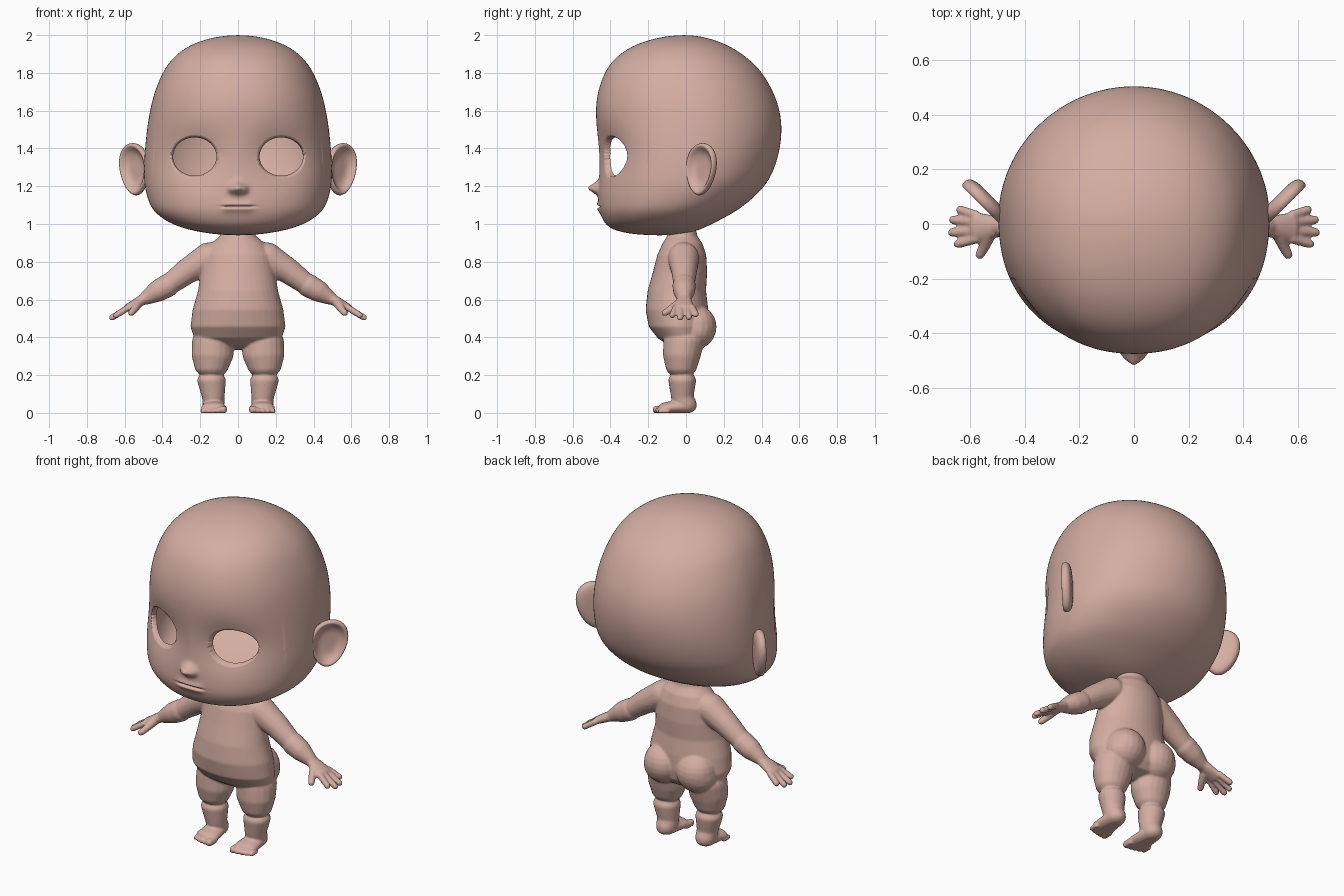
import bpy, bmesh, math
from math import sin, cos, pi, exp
from mathutils import Vector

if "Cube" in bpy.data.objects:
    bpy.data.objects.remove(bpy.data.objects["Cube"])

skin = bpy.data.materials.new("soft pink skin")
skin.diffuse_color = (0.66, 0.42, 0.36, 1)
skin.use_nodes = True
skin.node_tree.nodes["Principled BSDF"].inputs["Base Color"].default_value = skin.diffuse_color


def make(name, bm):
    me = bpy.data.meshes.new(name)
    bm.to_mesh(me)
    bm.free()
    me.materials.append(skin)
    ob = bpy.data.objects.new(name, me)
    bpy.context.collection.objects.link(ob)
    me.shade_smooth()
    return ob


def bridge(bm, rings):
    """Quads between successive rings; collapsed rings become poles."""
    for a, b in zip(rings, rings[1:]):
        for i in range(len(a)):
            j = (i + 1) % len(a)
            bm.faces.new((a[i], a[j], b[j], b[i]))
    bmesh.ops.remove_doubles(bm, verts=[v for r in (rings[0], rings[-1]) for v in r], dist=1e-5)
    bmesh.ops.recalc_face_normals(bm, faces=bm.faces)


def loft(bm, table, n=40, front=2.0, shift=0.0):
    """Stack of rounded sections: z, half width, front y, back y."""
    rings = []
    for z, w, yf, yb in table:
        cy = (yf + yb) / 2 + shift * w
        ring = []
        for i in range(n):
            c, s = cos(2 * pi * i / n), sin(2 * pi * i / n)
            e = 2 / (front if s < 0 else 2.0)
            x = math.copysign(abs(c) ** e, c) * w
            y = cy + (abs(s) ** e) * ((yf - cy) if s < 0 else (yb - cy))
            ring.append(bm.verts.new((x, y, z)))
        rings.append(ring)
    bridge(bm, rings)


def chain(bm, blobs, side=1):
    """Hull over each pair of neighbouring ellipsoids (x, y, z, rx, ry, rz)."""
    for pair in zip(blobs, blobs[1:]):
        t = bmesh.new()
        for b in pair:
            x, y, z, rx = b[:4]
            ry, rz = b[4:] if len(b) > 4 else (rx, rx)
            for i in range(1, 12):
                p = pi * i / 12
                for k in range(20):
                    q = 2 * pi * k / 20
                    t.verts.new((side * (x + rx * sin(p) * cos(q)), y + ry * sin(p) * sin(q), z + rz * cos(p)))
        res = bmesh.ops.convex_hull(t, input=t.verts[:])
        bmesh.ops.delete(t, geom=[v for v in t.verts if not v.link_faces], context='VERTS')
        bmesh.ops.recalc_face_normals(t, faces=t.faces)
        me = bpy.data.meshes.new("tmp")
        t.to_mesh(me)
        t.free()
        bm.from_mesh(me)
        bpy.data.meshes.remove(me)


def bake(ob):
    """Replace the mesh by its modified version."""
    dg = bpy.context.evaluated_depsgraph_get()
    me = bpy.data.meshes.new_from_object(ob.evaluated_get(dg))
    ob.modifiers.clear()
    ob.data = me


# ---- head shell
bm = bmesh.new()
loft(bm, [(.94, 0, -.14, -.14), (.942, .07, -.22, -.06), (.95, .16, -.31, .01), (.97, .265, -.39, .075),
          (1.0, .355, -.43, .14), (1.05, .432, -.455, .235), (1.1, .47, -.466, .315), (1.2, .499, -.464, .425),
          (1.3, .5, -.462, .473), (1.4, .494, -.465, .5), (1.5, .484, -.474, .51), (1.6, .468, -.481, .5),
          (1.7, .444, -.47, .465), (1.8, .402, -.434, .407), (1.86, .363, -.394, .35), (1.91, .312, -.338, .285),
          (1.95, .248, -.268, .215), (1.98, .165, -.178, .135), (1.996, .08, -.088, .06), (2.0, 0, -.01, -.01)],
     front=2.2, shift=.05)
head = make("head", bm)
sub = head.modifiers.new("sub", 'SUBSURF')
sub.levels = 3
bake(head)

EX, EZ, EA, EB = .229, 1.357, .127, .112      # eye opening


def eye_r(co, s):
    return math.hypot((co.x - s * EX) / EA, (co.z - EZ) / EB)


def g(t):
    return exp(-t * t)


bm = bmesh.new()
bm.from_mesh(head.data)
# finer grid over the face
edges = [e for e in bm.edges if all(v.co.y < -.2 and abs(v.co.x) < .4 and 1.04 < v.co.z < 1.5 for v in e.verts)]
bmesh.ops.subdivide_edges(bm, edges=edges, cuts=1, use_grid_fill=True)
# nose, lips and eye sockets
for v in bm.verts:
    x, y, z = v.co
    if y > -.2:
        continue
    d = .055 * exp(-(x / .034) ** 2 - ((z - 1.19) / .03) ** 2)
    d += .016 * exp(-((abs(x) - .037) / .018) ** 2 - ((z - 1.183) / .02) ** 2)
    d += (.014 * g((z - 1.09) / .027) - .02 * g((z - 1.092) / .007)) / (1 + (x / .078) ** 8)
    s = 1 if x > 0 else -1
    d -= .045 * g(eye_r(v.co, s) / 1.15)
    v.co.y -= d
# cut the eye openings, round them, and turn the rim inward
for s in (-1, 1):
    hole = [f for f in bm.faces if f.calc_center_median().y < -.15 and eye_r(f.calc_center_median(), s) < 1]
    bmesh.ops.delete(bm, geom=hole, context='FACES')
    rim = [e for e in bm.edges if e.is_boundary and e.verts[0].co.x * s > 0]
    for v in {v for e in rim for v in e.verts}:
        r = eye_r(v.co, s)
        v.co.x = s * EX + (v.co.x - s * EX) / r
        v.co.z = EZ + (v.co.z - EZ) / r
    for k, dy in ((.95, .008), (.95, .025)):
        new = bmesh.ops.extrude_edge_only(bm, edges=rim)["geom"]
        for v in [q for q in new if isinstance(q, bmesh.types.BMVert)]:
            v.co.x = s * EX + (v.co.x - s * EX) * k
            v.co.z = EZ + (v.co.z - EZ) * k
            v.co.y += dy
        rim = [q for q in new if isinstance(q, bmesh.types.BMEdge)]
bm.to_mesh(head.data)
bm.free()
head.data.shade_smooth()

# ---- ears: dished egg-shaped plates swept backward
for s in (-1, 1):
    bm = bmesh.new()
    rings = []
    for k, h in ((0, -.03), (.6, -.03), (.9, -.022), (1, 0), (.95, .022), (.84, .024), (.72, .004), (.5, -.012), (0, -.012)):
        ring = []
        for i in range(24):
            q = 2 * pi * i / 24
            vn = sin(q) * k
            u = .106 * (cos(q) * k * (1 + .18 * vn) + .12 * vn)
            p = Vector((.545, .083, 1.29)) + u * Vector((.7, .7, 0)) + h * Vector((.7, -.7, 0))
            ring.append(bm.verts.new((s * p.x, p.y, p.z + .143 * vn)))
        rings.append(ring)
    bridge(bm, rings)
    ear = make("ear_right" if s < 0 else "ear_left", bm)
    ear.modifiers.new("sub", 'SUBSURF').levels = 2
    bake(ear)

# ---- body: torso, limbs, fingers and toes fused by a remesh
bm = bmesh.new()
loft(bm, [(.975, 0, -.02, -.02), (.97, .085, -.09, .055), (.94, .095, -.1, .06), (.9, .145, -.125, .088),
          (.84, .185, -.152, .107), (.75, .197, -.175, .112), (.65, .212, -.203, .106), (.55, .24, -.214, .118),
          (.46, .252, -.197, .12), (.4, .232, -.15, .11), (.36, .16, -.09, .08), (.335, 0, -.01, -.01)])
for s in (-1, 1):
    # buttocks
    chain(bm, [(.105, .05, .46, .115, .112, .115), (.11, .045, .44, .115, .11, .1)], s)
    # thigh, calf, foot
    chain(bm, [(.132, -.012, .38, .112, .108, .08), (.135, -.022, .31, .111, .1, .07), (.14, -.025, .25, .09, .083, .06)], s)
    chain(bm, [(.14, -.02, .175, .076, .074, .05), (.131, -.02, .09, .06, .06, .04), (.13, -.005, .05, .058, .062, .05)], s)
    chain(bm, [(.13, -.005, .04, .056, .062, .04), (.127, -.105, .03, .068, .042, .03)], s)
    for i in range(5):
        r = .021 if i == 0 else .0165 - .0008 * i
        x, y = .079 + .0265 * i, -.157 + .0022 * i * i * .6
        chain(bm, [(x, y + .04, r, r), (x, y, r, r)], s)
    # upper arm, forearm, palm
    chain(bm, [(.09, -.015, .845, .07), (.155, -.013, .823, .083), (.265, -.01, .757, .068), (.345, -.01, .698, .058)], s)
    chain(bm, [(.375, -.01, .677, .062), (.42, -.01, .652, .058), (.485, -.01, .614, .037)], s)
    chain(bm, [(.487, -.01, .612, .032, .036, .03), (.58, -.012, .562, .024, .056, .021)], s)
    # fingers and thumb
    for x, y in ((.637, .052), (.663, .015), (.667, -.031), (.645, -.073)):
        chain(bm, [(.58, -.012 + (y + .012) * .7, .562, .0175), (x, y, .61 - .575 * (x - .49), .0165)], s)
    chain(bm, [(.53, -.035, .583, .026), (.55, -.085, .55, .02), (.565, -.112, .533, .0175)], s)
body = make("body", bm)
rm = body.modifiers.new("fuse", 'REMESH')
rm.mode = 'VOXEL'
rm.voxel_size = .006
rm.use_smooth_shade = True
sm = body.modifiers.new("soften", 'SMOOTH')
sm.factor = .5
sm.iterations = 7
bake(body)
for v in body.data.vertices:      # flat soles
    v.co.z = max(v.co.z, .004) - .004 if v.co.z < .1 else v.co.z - .004
body.data.shade_smooth()
if not body.data.materials:
    body.data.materials.append(skin)
